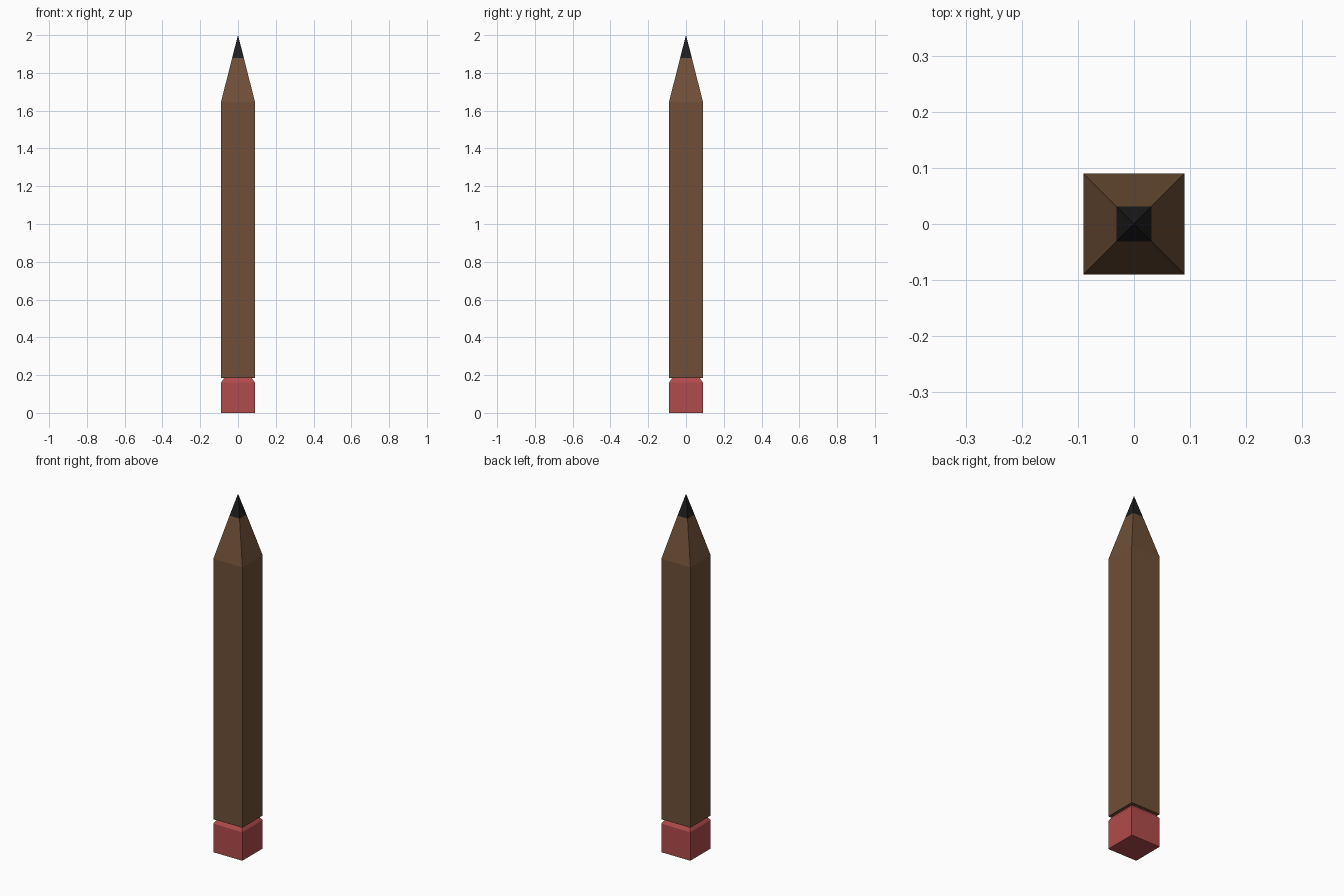
import bpy, bmesh

if "Cube" in bpy.data.objects:
    bpy.data.objects.remove(bpy.data.objects["Cube"])


def material(name, color):
    mat = bpy.data.materials.new(name)
    mat.diffuse_color = (*color, 1)
    mat.use_nodes = True
    mat.node_tree.nodes["Principled BSDF"].inputs["Base Color"].default_value = mat.diffuse_color
    return mat


def square_loft(name, sections, mat):
    """Stack square sections (z, half width); half width 0 makes a point."""
    bm = bmesh.new()
    rings = []
    for z, h in sections:
        if h == 0:
            rings.append([bm.verts.new((0, 0, z))])
        else:
            rings.append([bm.verts.new((x * h, y * h, z))
                          for x, y in ((-1, -1), (1, -1), (1, 1), (-1, 1))])
    for low, high in zip(rings, rings[1:]):
        for i in range(4):
            j = (i + 1) % 4
            top = [high[0]] if len(high) == 1 else [high[j], high[i]]
            bm.faces.new([low[i], low[j]] + top)
    bm.faces.new(rings[0][::-1])
    if len(rings[-1]) == 4:
        bm.faces.new(rings[-1])
    mesh = bpy.data.meshes.new(name)
    bm.to_mesh(mesh)
    bm.free()
    mesh.materials.append(mat)
    obj = bpy.data.objects.new(name, mesh)
    bpy.context.collection.objects.link(obj)
    return obj


wood = material("brown wood", (0.16, 0.08, 0.038))
rubber = material("red rubber", (0.44, 0.07, 0.07))
graphite = material("black graphite", (0.013, 0.013, 0.014))

# Eraser with chamfered shoulder
square_loft("eraser", [(0, 0.09), (0.16, 0.09), (0.185, 0.073)], rubber)
# Square shaft with sharpened end
square_loft("wooden_shaft", [(0.185, 0.09), (1.645, 0.09), (1.88, 0.031)], wood)
# Pointed lead
square_loft("lead_tip", [(1.88, 0.031), (2.0, 0)], graphite)
